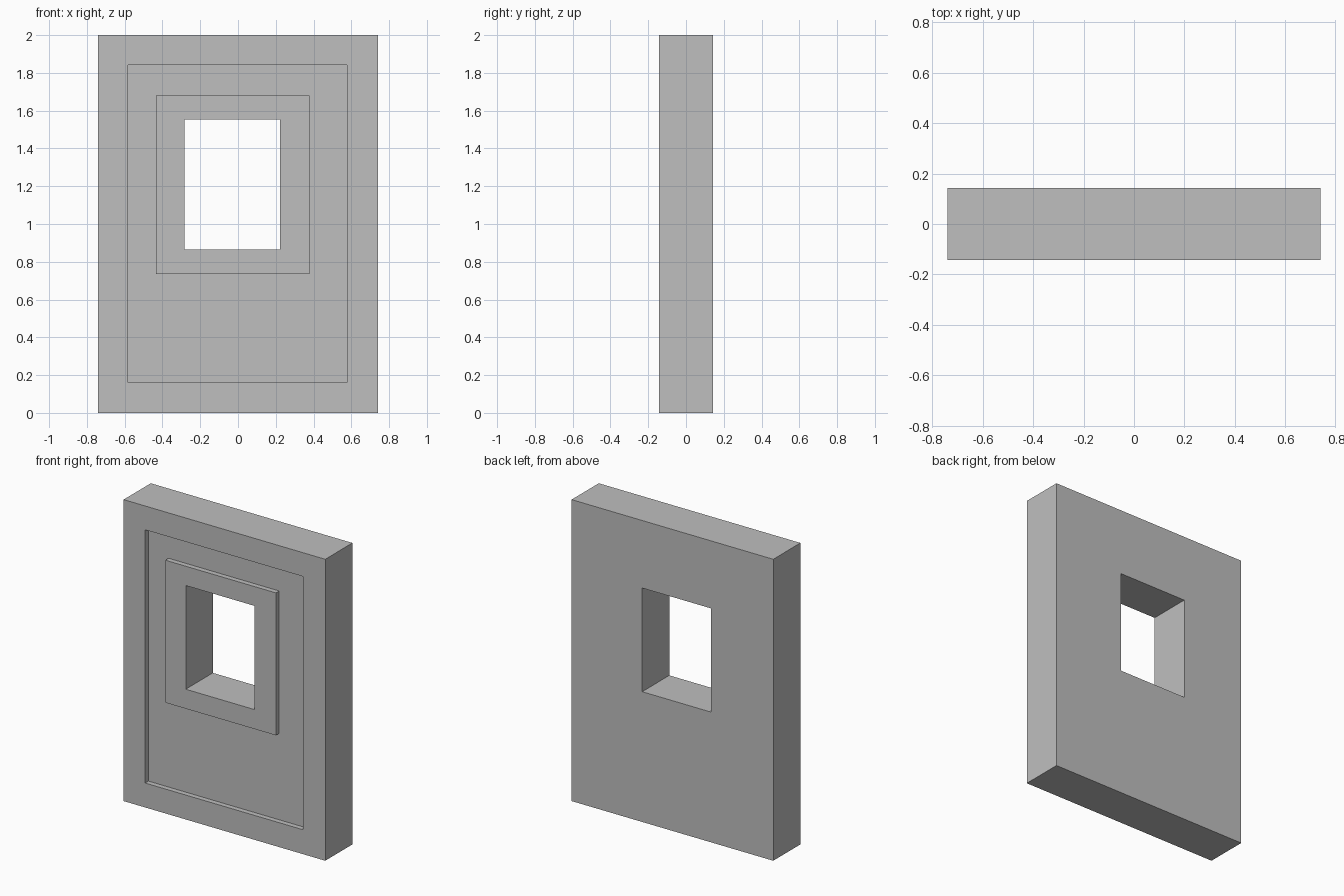
import bpy
import bmesh

cube = bpy.data.objects.get("Cube")
if cube:
    bpy.data.objects.remove(cube, do_unlink=True)

grey = bpy.data.materials.new("plain grey")
grey.use_nodes = True
colour = (0.52, 0.52, 0.52, 1)
grey.diffuse_color = colour
grey.node_tree.nodes["Principled BSDF"].inputs["Base Color"].default_value = colour

FRONT, BACK = -0.142, 0.142
FLOOR = FRONT + 0.034  # depth of the sunken panel

# Rectangles as left x, right x, bottom z, top z
outer = (-0.74, 0.74, 0.0, 2.0)
recess = (-0.582, 0.578, 0.162, 1.842)
surround = (-0.434, 0.378, 0.735, 1.68)
opening = (-0.284, 0.222, 0.864, 1.552)

# Rings in order: front rim, sunken panel, raised window surround,
# through opening, back face and outer sides
rings = [
    (outer, FRONT), (recess, FRONT), (recess, FLOOR),
    (surround, FLOOR), (surround, FRONT),
    (opening, FRONT), (opening, BACK), (outer, BACK),
]

bm = bmesh.new()


def add_ring(rect, y):
    x0, x1, z0, z1 = rect
    corners = ((x0, z0), (x1, z0), (x1, z1), (x0, z1))
    return [bm.verts.new((x, y, z)) for x, z in corners]


loops = [add_ring(rect, y) for rect, y in rings]

# Bridge each ring to the next, closing back on the first
for a, b in zip(loops, loops[1:] + loops[:1]):
    for i in range(4):
        j = (i + 1) % 4
        bm.faces.new((a[i], a[j], b[j], b[i]))
bmesh.ops.recalc_face_normals(bm, faces=bm.faces)

mesh = bpy.data.meshes.new("panel_with_window")
bm.to_mesh(mesh)
bm.free()
mesh.materials.append(grey)
panel = bpy.data.objects.new("panel_with_window", mesh)
bpy.context.collection.objects.link(panel)
